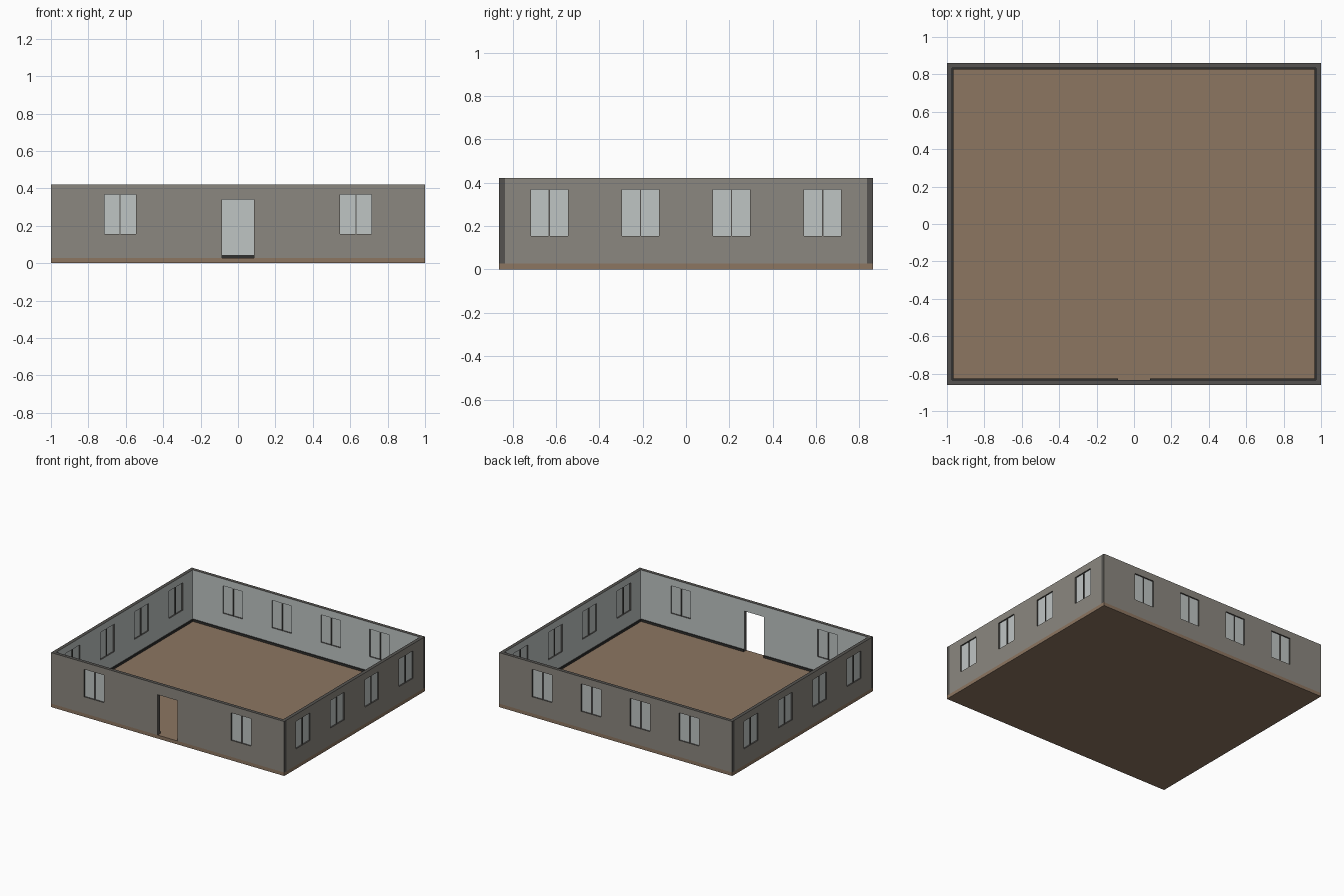
import bpy, bmesh
from math import pi
from mathutils import Matrix, Vector

cube = bpy.data.objects.get("Cube")
if cube:
    bpy.data.objects.remove(cube, do_unlink=True)


def material(name, rgb):
    m = bpy.data.materials.new(name)
    m.use_nodes = True
    color = (*rgb, 1)
    m.diffuse_color = color
    m.node_tree.nodes["Principled BSDF"].inputs["Base Color"].default_value = color
    return m


OUTER = material("warm grey plaster", (0.26, 0.245, 0.215))
INNER = material("pale grey paint", (0.52, 0.555, 0.55))
TRIM = material("dark cut edge", (0.09, 0.086, 0.08))
SKIRT = material("charcoal skirting", (0.03, 0.03, 0.028))
WOOD = material("brown floor", (0.265, 0.18, 0.12))
GLASS = material("pale grey glass", (0.52, 0.555, 0.55))

HX, HY = 1.0, 0.862
FLOOR, TOP, THICK = 0.027, 0.422, 0.027
SILL, HEAD, WIDTH, DOOR_TOP = 0.155, 0.368, 0.17, 0.34
SKIRT_H, SKIRT_D, BAR = 0.016, 0.008, 0.006


def finish(name, bm, mats, matrix):
    bmesh.ops.recalc_face_normals(bm, faces=bm.faces)
    mesh = bpy.data.meshes.new(name)
    for m in mats:
        mesh.materials.append(m)
    bm.to_mesh(mesh)
    bm.free()
    obj = bpy.data.objects.new(name, mesh)
    obj.matrix_world = matrix
    bpy.context.collection.objects.link(obj)
    return obj


def box(name, lo, hi, mat, matrix=Matrix()):
    bm = bmesh.new()
    bmesh.ops.create_cube(bm, size=1)
    lo, hi = Vector(lo), Vector(hi)
    for v in bm.verts:
        v.co = (lo + hi) / 2 + v.co * (hi - lo)
    finish(name, bm, [mat], matrix)


def wall(name, half, openings, matrix):
    """Wall along local x, outer face at y = 0, with rectangular openings."""
    xs = sorted({-half, half} | {x for o in openings for x in o[:2]})
    zs = sorted({FLOOR, TOP} | {z for o in openings for z in o[2:]})
    bm = bmesh.new()
    grid = [[bm.verts.new((x, 0, z)) for z in zs] for x in xs]
    for i in range(len(xs) - 1):
        for j in range(len(zs) - 1):
            cx, cz = (xs[i] + xs[i + 1]) / 2, (zs[j] + zs[j + 1]) / 2
            if not any(a < cx < b and c < cz < d for a, b, c, d in openings):
                bm.faces.new((grid[i][j], grid[i + 1][j],
                              grid[i + 1][j + 1], grid[i][j + 1]))
    loose = [v for v in bm.verts if not v.link_faces]
    bmesh.ops.delete(bm, geom=loose, context='VERTS')
    front = list(bm.faces)
    extruded = bmesh.ops.extrude_face_region(bm, geom=front, use_keep_orig=True)
    moved = [g for g in extruded["geom"] if isinstance(g, bmesh.types.BMVert)]
    bmesh.ops.translate(bm, verts=moved, vec=(0, THICK, 0))
    bmesh.ops.recalc_face_normals(bm, faces=bm.faces)
    # Outside, inside and cut edges each take their own colour
    for f in bm.faces:
        f.material_index = 0 if f.normal.y < -0.5 else 1 if f.normal.y > 0.5 else 2
    finish(name, bm, [OUTER, INNER, TRIM], matrix)


def window(name, x, matrix):
    """Two fixed panes either side of a slim upright bar."""
    mid, side = THICK / 2, WIDTH / 2
    for label, a, b in (("left", x + BAR / 2, x + side), ("right", x - side, x - BAR / 2)):
        box(f"{name}_{label}_pane", (a, mid - 0.003, SILL), (b, mid + 0.003, HEAD),
            GLASS, matrix)
    box(f"{name}_bar", (x - BAR / 2, 0.004, SILL), (x + BAR / 2, THICK - 0.004, HEAD),
        TRIM, matrix)


# Floor slab
box("floor_slab", (-HX, -HY, 0), (HX, HY, FLOOR), WOOD)

# Walls: name, turn, distance from centre, half length, window centres, door
FOUR = (-0.63, -0.21, 0.21, 0.63)
SIDES = [
    ("front", 0, HY, HX, (-0.63, 0.63), True),
    ("left", pi / 2, HX, HY - THICK, FOUR, False),
    ("back", pi, HY, HX, FOUR, False),
    ("right", -pi / 2, HX, HY - THICK, FOUR, False),
]
for side, turn, dist, half, centres, door in SIDES:
    place = Matrix.Rotation(turn, 4, 'Z') @ Matrix.Translation((0, -dist, 0))
    holes = [(x - WIDTH / 2, x + WIDTH / 2, SILL, HEAD) for x in centres]
    door_half = WIDTH / 2
    if door:
        holes.append((-door_half, door_half, FLOOR, DOOR_TOP))
    wall(f"{side}_wall", half, holes, place)
    for n, x in enumerate(centres, 1):
        window(f"{side}_window_{n}", x, place)
    # Skirting runs along the inside foot, broken at the doorway
    end = half - THICK if side in ("front", "back") else half - SKIRT_D
    runs = [(-end, -door_half), (door_half, end)] if door else [(-end, end)]
    for n, (a, b) in enumerate(runs, 1):
        box(f"{side}_skirting_{n}", (a, THICK, FLOOR),
            (b, THICK + SKIRT_D, FLOOR + SKIRT_H), SKIRT, place)
